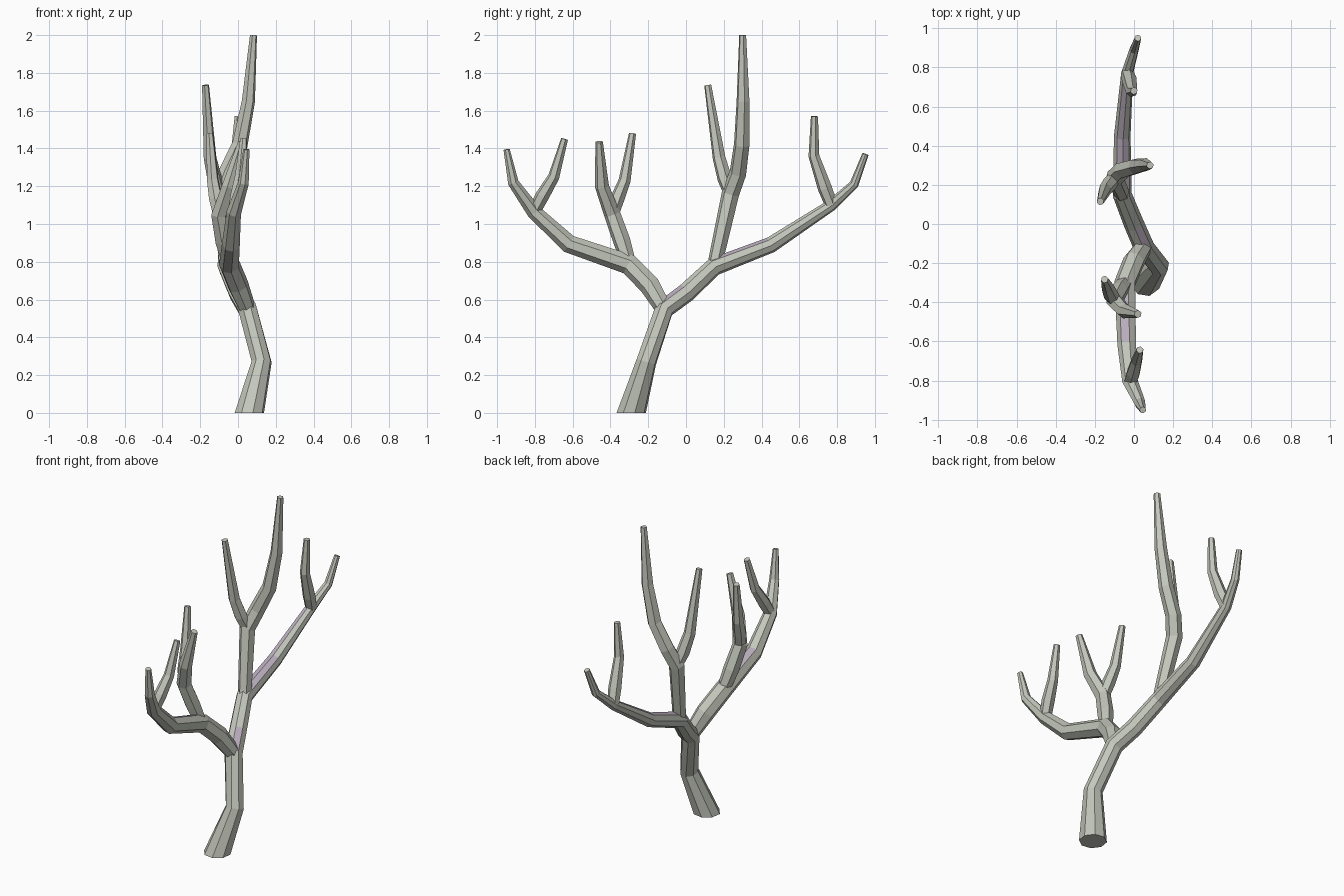
import bpy, bmesh, math
from mathutils import Vector

if "Cube" in bpy.data.objects:
    bpy.data.objects.remove(bpy.data.objects["Cube"])


def material(name, rgb):
    m = bpy.data.materials.new(name)
    m.diffuse_color = (*rgb, 1)
    m.use_nodes = True
    m.node_tree.nodes["Principled BSDF"].inputs["Base Color"].default_value = m.diffuse_color
    return m


bark = material("pale grey bark", (0.55, 0.57, 0.50))
lilac = material("lilac bark", (0.49, 0.42, 0.51))
parts = []


def limb(name, path, r0, r1, sides=6, power=2.5):
    """Faceted tube along a path, tapering from r0 to r1; returns its points."""
    pts = [Vector(p) for p in path]
    steps = [0] + [(b - a).length for a, b in zip(pts, pts[1:])]
    bm = bmesh.new()
    rings, side = [], Vector((1, 0, 0))
    for i, p in enumerate(pts):
        d_in = (p - pts[max(i - 1, 0)]).normalized()
        d_out = (pts[min(i + 1, len(pts) - 1)] - p).normalized()
        t = (d_in + d_out).normalized()
        r = r0 + (r1 - r0) * (sum(steps[:i + 1]) / sum(steps)) ** power
        if p.z == 0:                       # flared foot, cut flat on the ground
            t, r = Vector((0, 0, 1)), r * 1.45
        elif i == 0:                       # hide the root inside the parent limb
            r *= 0.8
        side = (side - t * side.dot(t)).normalized()
        up = t.cross(side)
        angles = [math.tau * (k + 0.3) / sides for k in range(sides)]
        rings.append([bm.verts.new(p + r * (side * math.cos(a) + up * math.sin(a)))
                      for a in angles])
    for a, b in zip(rings, rings[1:]):
        for k in range(sides):
            j = (k + 1) % sides
            bm.faces.new((a[k], a[j], b[j], b[k]))
    bm.faces.new(rings[0][::-1])
    bm.faces.new(rings[-1])
    bmesh.ops.recalc_face_normals(bm, faces=bm.faces)
    me = bpy.data.meshes.new(name)
    bm.to_mesh(me)
    bm.free()
    me.materials.append(bark)
    me.materials.append(lilac)
    ob = bpy.data.objects.new(name, me)
    bpy.context.collection.objects.link(ob)
    parts.append(ob)
    return pts


def twig(name, root, tip_x, profile):
    """Prong from a fork: side profile (y, z), drifting evenly in x to the tip."""
    n = len(profile)
    pts = [root] + [(root.x + (tip_x - root.x) * (i + 1) / n, y, z)
                    for i, (y, z) in enumerate(profile)]
    limb(name, pts, 0.043, 0.019, power=1)


# Trunk sweeping into the long back limb
trunk = limb("dead_tree", [
    (0.06, -0.29, 0), (0.125, -0.21, 0.27), (0.05, -0.115, 0.55),
    (0, 0, 0.635), (-0.06, 0.15, 0.775), (-0.06, 0.45, 0.89),
    (-0.035, 0.77, 1.1), (0, 0.89, 1.21), (0.02, 0.95, 1.37)], 0.055, 0.017, 8)
twig("back_twig", trunk[6], 0, [(0.735, 1.19), (0.677, 1.36), (0.68, 1.57)])

# Upright limb and its prong
tall = limb("tall_limb", [
    trunk[4], (-0.1, 0.235, 1.16), (-0.06, 0.275, 1.27),
    (0.01, 0.295, 1.42), (0.055, 0.302, 1.65), (0.082, 0.3, 2)], 0.049, 0.019)
twig("tall_prong", tall[1], -0.172, [(0.205, 1.24), (0.175, 1.35), (0.115, 1.735)])

# Front limb curling up
front = limb("front_limb", [
    trunk[2], (0, -0.19, 0.675), (-0.045, -0.3, 0.785), (-0.035, -0.62, 0.895),
    (-0.02, -0.805, 1.065), (0.03, -0.915, 1.22), (0.045, -0.95, 1.395)], 0.057, 0.017, 7)
twig("front_twig", front[4], 0.03, [(-0.76, 1.15), (-0.7, 1.25), (-0.643, 1.45)])

# Middle branch and its prong
middle = limb("middle_branch", [
    front[2], (-0.075, -0.34, 0.91), (-0.1, -0.39, 1.05),
    (-0.05, -0.445, 1.2), (0.02, -0.46, 1.435)], 0.047, 0.02)
twig("middle_prong", middle[2], -0.15, [(-0.365, 1.13), (-0.325, 1.23), (-0.283, 1.48)])

# Merge every limb into one continuous surface
tree = parts[0]
bpy.context.view_layer.objects.active = tree
for b in parts[1:]:
    m = tree.modifiers.new("join_" + b.name, 'BOOLEAN')
    m.operation, m.solver, m.object = 'UNION', 'EXACT', b
    bpy.ops.object.modifier_apply(modifier=m.name)
    bpy.data.objects.remove(b)

# Lilac patches on upward faces of the limbs and in the crotches
for f in tree.data.polygons:
    f.use_smooth = False
    f.material_index = int(f.normal.z > 0.78 and 0.6 < f.center.z < 1.3)
